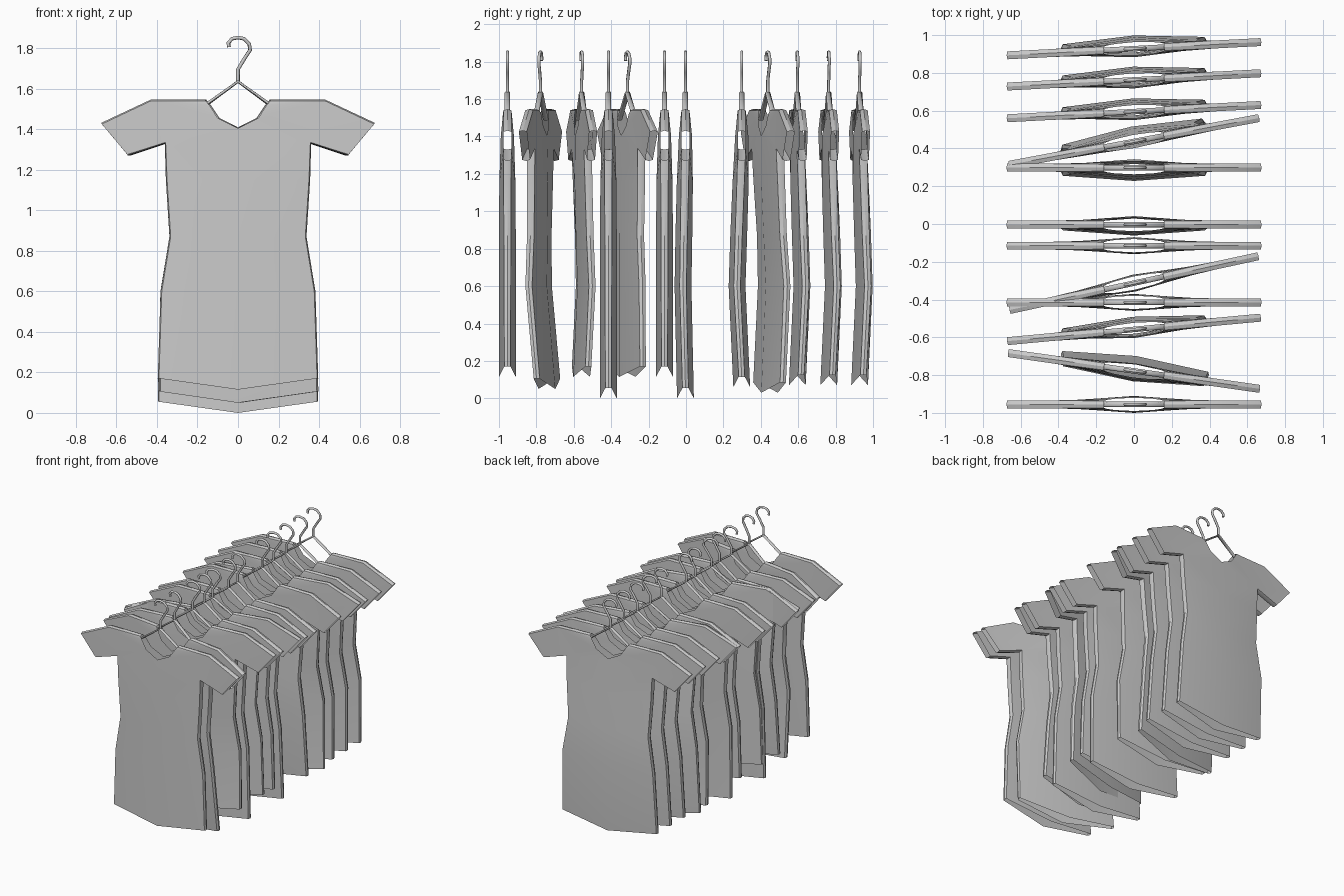
import bpy, bmesh, math

if "Cube" in bpy.data.objects:
    bpy.data.objects.remove(bpy.data.objects["Cube"])

# half outline of the shirt: name -> (x, z, depth from the middle plane)
PTS = {
    "C0": (0, 0, .045), "C1": (0, .60, .045), "C2": (0, .87, .045), "C3": (0, 1.15, .043), "C4": (0, 1.405, .035),
    "S0": (.39, .055, .016), "S1": (.376, .60, .018), "S2": (.332, .87, .019), "S3": (.35, 1.15, .02),
    "S4": (.357, 1.335, .021), "N1": (.10, 1.455, .03), "N2": (.143, 1.52, .024), "N3": (.16, 1.54, .018),
    "H": (.428, 1.54, .021), "T": (.672, 1.425, .021), "B": (.546, 1.275, .021),
}
# outward step of the seam ridge running between front and back
SEAM = {
    "S0": (.006, 0), "S1": (.006, 0), "S2": (.006, 0), "S3": (.006, 0), "S4": (.004, -.006),
    "B": (-.002, -.006), "T": (.003, .006), "H": (.002, .006), "N3": (0, .006),
}
FACES = ["C0 S0 S1 C1", "C1 S1 S2 C2", "C2 S2 S3 C3", "C3 S3 S4 C4",
         "C4 S4 N1", "N1 S4 H N2", "N2 H N3", "S4 B T H"]
SEAM_EDGES = ["S0 S1", "S1 S2", "S2 S3", "S3 S4", "S4 B", "T H", "H N3"]


def smooth(ob):
    bpy.ops.object.select_all(action='DESELECT')
    ob.select_set(True)
    bpy.context.view_layer.objects.active = ob
    bpy.ops.object.shade_smooth_by_angle(angle=math.radians(30))


def make_shirt(name, hem, mid_bend, hem_bend):
    bm = bmesh.new()

    def vert(key, sx, sy):
        x, z, d = PTS[key]
        bend = {"1": mid_bend, "2": mid_bend * .65, "3": mid_bend * .25}.get(key[1:], 0)
        if key[0] not in "CS":
            bend = 0
        if key[1:] == "0":
            z, bend = z + hem, hem_bend
        if sy == 0:
            x, z = x + SEAM[key][0], z + SEAM[key][1] * (key != "S0")
        return bm.verts.new((sx * x, sy * d + bend, z))

    for sx in (1, -1):
        for sy in (1, -1):
            # front or back panel
            for f in FACES:
                bm.faces.new([vert(k, sx, sy) for k in f.split()])
            # side, underarm and shoulder seams
            for e in SEAM_EDGES:
                a, b = e.split()
                bm.faces.new([vert(a, sx, sy), vert(b, sx, sy), vert(b, sx, 0), vert(a, sx, 0)])
    bmesh.ops.remove_doubles(bm, verts=bm.verts, dist=.0005)
    bmesh.ops.recalc_face_normals(bm, faces=bm.faces)
    # front panel must face forward
    bm.faces.ensure_lookup_table()
    front = min(bm.faces, key=lambda f: f.calc_center_median().y)
    if front.normal.y > 0:
        bmesh.ops.reverse_faces(bm, faces=bm.faces)
    me = bpy.data.meshes.new(name)
    bm.to_mesh(me)
    bm.free()
    ob = bpy.data.objects.new(name, me)
    bpy.context.collection.objects.link(ob)
    smooth(ob)
    return ob


def wire(name, points, radius):
    cu = bpy.data.curves.new(name, 'CURVE')
    cu.dimensions = '3D'
    cu.bevel_depth = radius
    cu.bevel_resolution = 1
    cu.use_fill_caps = True
    sp = cu.splines.new('POLY')
    sp.points.add(len(points) - 1)
    for p, (x, z) in zip(sp.points, points):
        p.co = (x, 0, z, 1)
    return cu


# hanger: hook and sloping arms
hook = wire("hanger_hook", [(0, 1.63), (0, 1.695), (.03, 1.745), (.06, 1.79), (.056, 1.82), (.03, 1.846),
                            (0, 1.852), (-.03, 1.846), (-.048, 1.825), (-.045, 1.805)], .009)
arms = wire("hanger_arms", [(-.2, 1.49), (-.14, 1.535), (0, 1.635), (.14, 1.535), (.2, 1.49)], .008)

# y, turn in degrees, hem height, bend at mid length, bend at hem
RACK = [
    (.928, 3, .07, .025, 0), (.763, 3, .07, .025, 0), (.595, 3, .07, .025, 0),
    (.437, 10.6, .03, .035, .01), (.298, 0, .06, -.025, 0), (-.003, 0, 0, -.013, 0),
    (-.115, 0, .115, 0, 0), (-.313, 12.2, .115, 0, 0), (-.415, 0, 0, 0, 0),
    (-.558, 5.3, .115, .022, 0), (-.778, -8.1, .05, -.01, .035), (-.955, 0, .115, 0, 0),
]
for i, (y, turn, hem, mid, low) in enumerate(RACK, 1):
    parts = [make_shirt(f"shirt_{i}", hem, mid, low)]
    for label, cu, sy in (("hanger_hook", hook, 1), ("hanger_arms", arms, 1.8)):
        ob = bpy.data.objects.new(f"{label}_{i}", cu)
        ob.scale.y = sy
        bpy.context.collection.objects.link(ob)
        parts.append(ob)
    for ob in parts:
        ob.location.y = y
        ob.rotation_euler.z = math.radians(turn)
